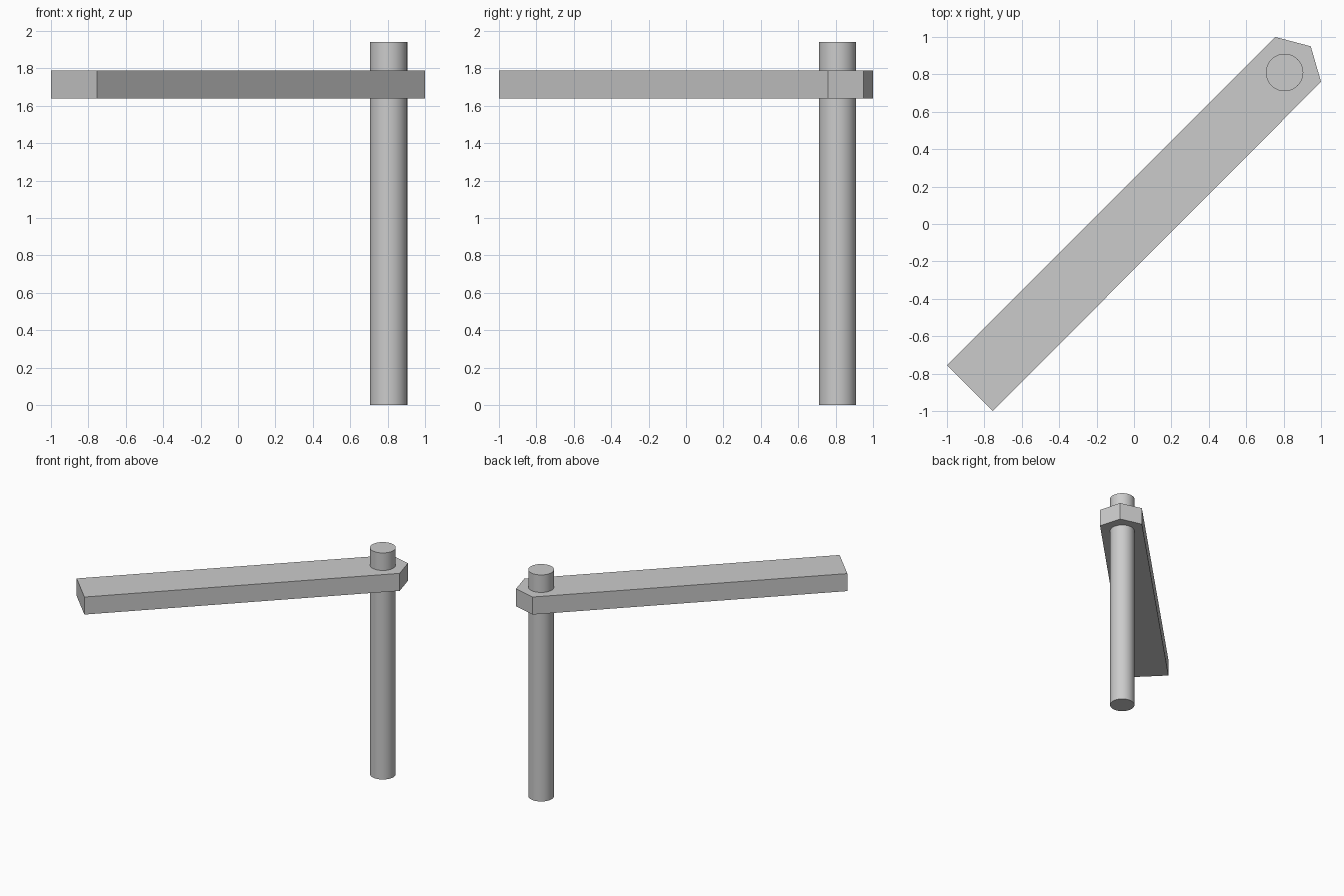
import bpy
import bmesh
import math

cube = bpy.data.objects.get("Cube")
if cube:
    bpy.data.objects.remove(cube, do_unlink=True)

grey = bpy.data.materials.new("light grey")
grey.use_nodes = True
colour = (0.6, 0.6, 0.6, 1)
grey.diffuse_color = colour
grey.node_tree.nodes["Principled BSDF"].inputs["Base Color"].default_value = colour

# Upright round pole, running through the arm
bottom, top = 0, 1.94
bpy.ops.mesh.primitive_cylinder_add(
    vertices=64, radius=0.1, depth=top - bottom,
    location=(0.805, 0.81, (top + bottom) / 2))
pole = bpy.context.object
pole.name = "pole"
pole.data.materials.append(grey)
bpy.ops.object.shade_smooth_by_angle(angle=math.radians(30))

# Diagonal flat arm with a pointed end around the pole
outline = [(-1, -0.755), (-0.755, -1), (1, 0.76), (0.945, 0.95), (0.755, 1)]
arm_bottom, arm_top = 1.64, 1.79
bm = bmesh.new()
face = bm.faces.new([bm.verts.new((x, y, arm_bottom)) for x, y in outline])
raised = bmesh.ops.extrude_face_region(bm, geom=[face])["geom"]
bmesh.ops.translate(
    bm, vec=(0, 0, arm_top - arm_bottom),
    verts=[v for v in raised if isinstance(v, bmesh.types.BMVert)])
bmesh.ops.recalc_face_normals(bm, faces=bm.faces)
mesh = bpy.data.meshes.new("arm")
bm.to_mesh(mesh)
bm.free()
mesh.materials.append(grey)
arm = bpy.data.objects.new("arm", mesh)
bpy.context.collection.objects.link(arm)
